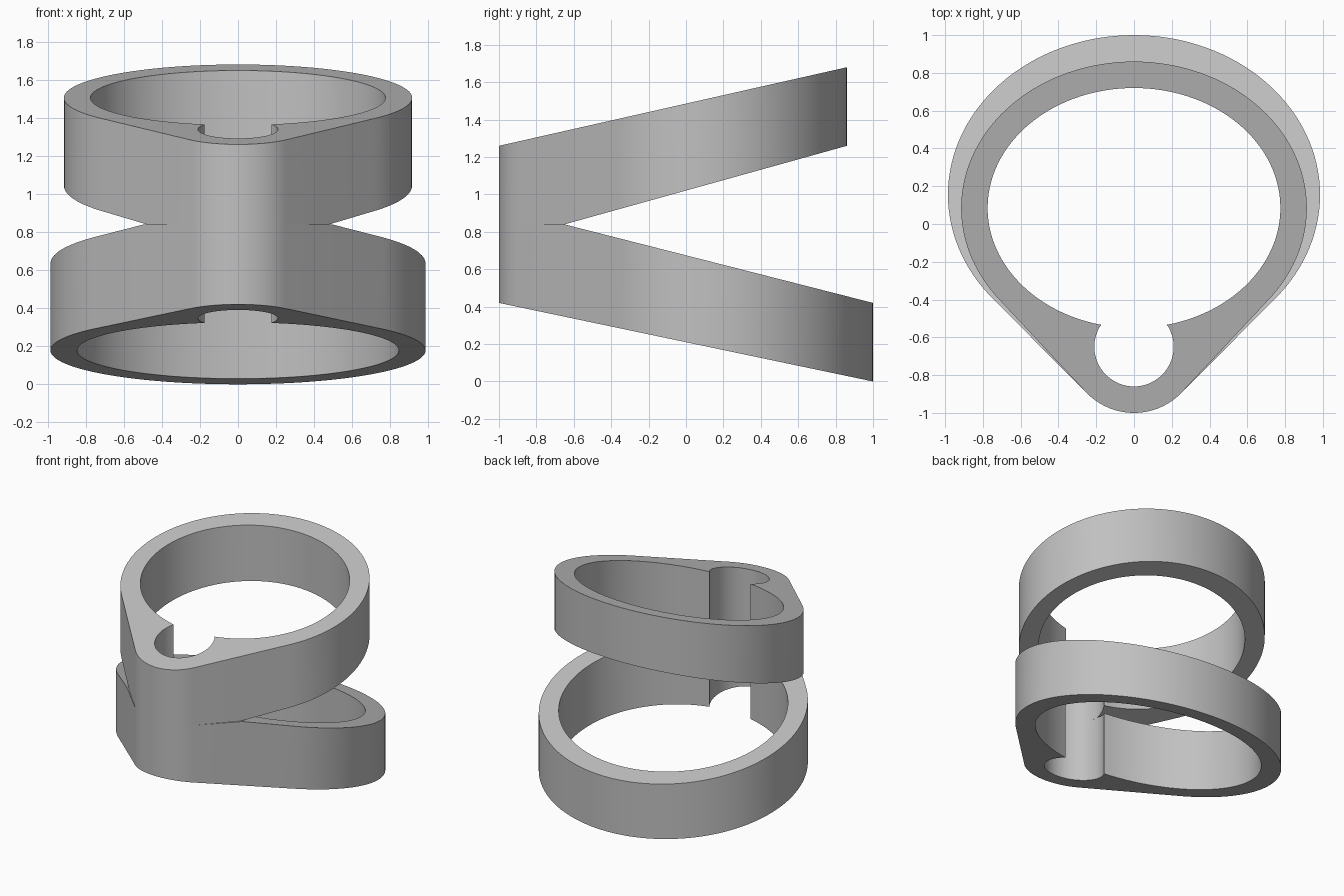
import bpy, bmesh
from math import pi, cos, sin, acos, atan2
from mathutils import Vector
from mathutils.geometry import convex_hull_2d

if "Cube" in bpy.data.objects:
    bpy.data.objects.remove(bpy.data.objects["Cube"])

WALL = 0.14         # thickness of the band all round
HOLE = 0.21         # radius of the small front bore
BORE_Y = -0.65      # centre of the front bore, also the fold line
MID_Z = 0.84        # height where the two bands join
INNER_FRONT = -0.55 # front end of both large openings

grey = bpy.data.materials.new("plain grey")
grey.use_nodes = True
colour = (0.53, 0.53, 0.53, 1)
grey.diffuse_color = colour
grey.node_tree.nodes["Principled BSDF"].inputs["Base Color"].default_value = colour


def arc(cy, rx, ry, start, end, n):
    return [Vector((rx * cos(t), cy + ry * sin(t)))
            for t in (start + (end - start) * i / n for i in range(n + 1))]


def line_z(y, y0, z0, y1, z1):
    return z0 + (z1 - z0) * (y - y0) / (y1 - y0)


def band(name, half_width, back, bottom, top):
    """Keyhole-shaped ring between two slanted surfaces."""
    rx, cy = half_width - WALL, (back - WALL + INNER_FRONT) / 2
    ry = back - WALL - cy

    # outer outline: large oval and front boss joined by tangents
    pts = (arc(cy, half_width, ry + WALL, 0, 2 * pi, 128)[:-1]
           + arc(BORE_Y, HOLE + WALL, HOLE + WALL, 0, 2 * pi, 96)[:-1])
    outer = [pts[i] for i in convex_hull_2d(pts)]

    # inner outline: oval opening running into the round bore
    t = acos(0.175 / rx)
    inner = arc(cy, rx, ry, -t, pi + t, 112)
    a = atan2(inner[0].y - BORE_Y, inner[0].x)
    inner += arc(BORE_Y, HOLE, HOLE, pi - a, 2 * pi + a, 48)[1:-1]

    bm = bmesh.new()
    for loop in (outer, inner):
        verts = [bm.verts.new((p.x, p.y, 0)) for p in loop]
        for v, w in zip(verts, verts[1:] + verts[:1]):
            bm.edges.new((v, w))
    bmesh.ops.triangle_fill(bm, edges=bm.edges[:], use_beauty=True, normal=(0, 0, 1))
    bmesh.ops.bisect_plane(bm, geom=bm.verts[:] + bm.edges[:] + bm.faces[:],
                           plane_co=(0, BORE_Y, 0), plane_no=(0, 1, 0))

    # raise the outline and slant both ends
    low = bm.verts[:]
    grown = bmesh.ops.extrude_face_region(bm, geom=bm.faces[:])["geom"]
    high = [g for g in grown if isinstance(g, bmesh.types.BMVert)]
    for v in low:
        v.co.z = bottom(v.co.y)
    for v in high:
        v.co.z = top(v.co.y)
    bmesh.ops.recalc_face_normals(bm, faces=bm.faces[:])

    mesh = bpy.data.meshes.new(name)
    bm.to_mesh(mesh)
    bm.free()
    mesh.materials.append(grey)
    ob = bpy.data.objects.new(name, mesh)
    bpy.context.collection.objects.link(ob)
    bpy.ops.object.select_all(action="DESELECT")
    ob.select_set(True)
    bpy.context.view_layer.objects.active = ob
    bpy.ops.object.shade_smooth_by_angle(angle=0.18)


# lower band slopes down to the back, upper band slopes up
band("lower_band", 0.985, 1.0,
     lambda y: line_z(y, -1, 0.42, 1, 0),
     lambda y: min(MID_Z, line_z(y, BORE_Y, MID_Z, 1, 0.42)))
band("upper_band", 0.915, 0.86,
     lambda y: max(MID_Z, line_z(y, BORE_Y, MID_Z, 0.86, 1.26)),
     lambda y: line_z(y, -1, 1.26, 0.86, 1.68))
